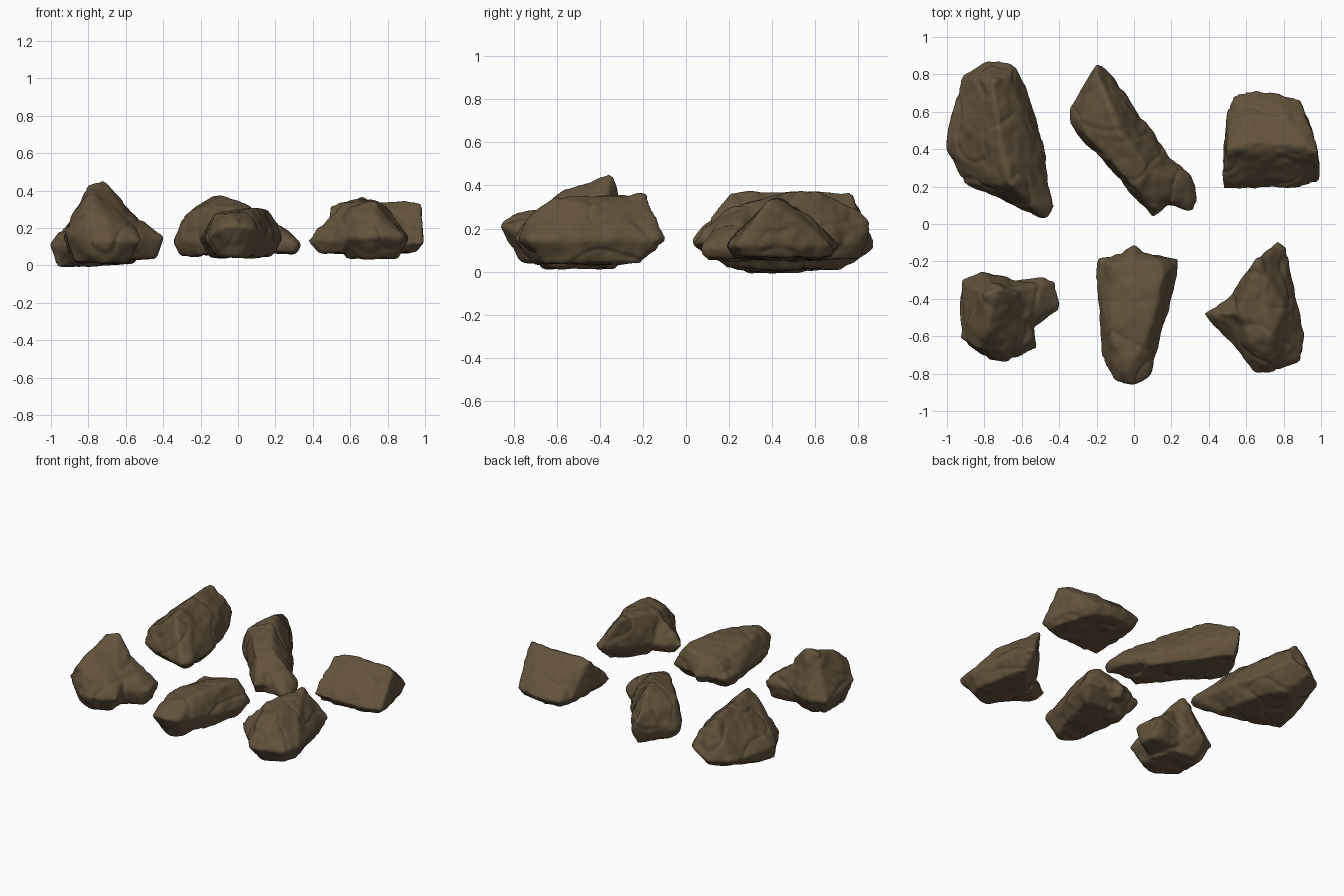
import bpy
import bmesh
from mathutils import Vector, noise

old = bpy.data.objects.get("Cube")
if old:
    bpy.data.objects.remove(old, do_unlink=True)

# One earthy colour for every rock
stone = bpy.data.materials.new("brown_stone")
stone.use_nodes = True
colour = (0.125, 0.087, 0.046, 1)
stone.diffuse_color = colour
shader = stone.node_tree.nodes["Principled BSDF"]
shader.inputs["Base Color"].default_value = colour
shader.inputs["Roughness"].default_value = 0.9


def lump(mesh, outline, waist, base, crown, foot=0.7):
    """Add the hull of a waist outline, a smaller foot below it and crown points.
    Lengths are in hundredths; an outline point may give its own height."""
    points = [Vector((p[0], p[1], p[2] if len(p) > 2 else waist)) for p in outline]
    centre = sum(points, Vector()) / len(points)
    for p in list(points):
        low = centre.lerp(p, foot)
        low.z = base
        points.append(low)
    points += [Vector(c) for c in crown]
    verts = [mesh.verts.new(p / 100) for p in points]
    hull = bmesh.ops.convex_hull(mesh, input=verts)
    waste = {g for g in hull["geom_interior"] + hull["geom_unused"]
             if isinstance(g, bmesh.types.BMVert)}
    bmesh.ops.delete(mesh, geom=list(waste), context="VERTS")


def weather(mesh_data):
    """Push the surface in and out with broad dents, cracks and fine grain."""
    mesh_data.update()
    normals = [v.normal.copy() for v in mesh_data.vertices]
    for v, normal in zip(mesh_data.vertices, normals):
        p = v.co.copy()
        dents = noise.noise(p * 6) * 0.012
        cracks = -max(0, 0.12 - abs(noise.noise(p * 5 + Vector((3, 1, 7))))) * 0.06
        grain = noise.noise(p * 17) * 0.006
        v.co = p + normal * (dents + cracks + grain + 0.005)


def rock(name, *lumps):
    """Fuse the lumps into one solid, soften its edges and weather it."""
    mesh = bmesh.new()
    for data in lumps:
        lump(mesh, *data)
    data = bpy.data.meshes.new(name)
    mesh.to_mesh(data)
    mesh.free()
    obj = bpy.data.objects.new(name, data)
    bpy.context.collection.objects.link(obj)
    fuse = obj.modifiers.new("fuse", "REMESH")
    fuse.mode = "VOXEL"
    fuse.voxel_size = 0.012
    soften = obj.modifiers.new("soften", "SMOOTH")
    soften.factor = 0.5
    soften.iterations = 3
    graph = bpy.context.evaluated_depsgraph_get()
    solid = bpy.data.meshes.new_from_object(obj.evaluated_get(graph))
    obj.modifiers.clear()
    obj.data = solid
    weather(solid)
    solid.materials.clear()
    solid.materials.append(stone)
    for face in solid.polygons:
        face.use_smooth = True
    return obj


# Peaked rock with a side shoulder
rock("front_peaked_rock",
     ([(-92, -30), (-82, -26), (-68, -28), (-59, -33), (-52, -66), (-65, -68),
       (-68, -74), (-78, -72), (-93, -61, 18)], 13, 2,
      [(-80, -38, 42), (-72, -35, 45), (-78, -55, 38), (-62, -37, 34),
       (-83, -67, 29), (-70, -68, 24)]),
     ([(-68, -30), (-50, -29), (-42, -31), (-40, -46), (-50, -53),
       (-68, -62)], 15, 4,
      [(-66, -36, 34), (-53, -35, 22), (-47, -44, 21), (-60, -52, 27)]))

# Long slab with a narrow front end
rock("front_long_rock",
     ([(-19, -19), (0, -14), (24, -19), (20, -38), (13, -62), (8, -81, 20),
       (0, -87, 21), (-10, -84, 20), (-17, -72), (-20, -28)], 14, 5,
      [(-12, -21, 24), (13, -20, 28), (16, -28, 30), (0, -40, 29),
       (7, -60, 30), (-12, -60, 27), (-3, -78, 27)]),
     ([(-5, -14), (0, -11), (4, -14), (8, -30), (-9, -30)], 15, 9, [(0, -20, 26)]))

# Wedge with a high front, a pointed side and a cliff above its rear tip
rock("front_wedge_rock",
     ([(53, -36), (65, -21), (77, -10), (81, -13), (85, -35), (91, -60),
       (88, -73), (72, -80), (65, -79), (52, -63)], 15, 4,
      [(73, -14, 25), (66, -19, 36), (56, -46, 33), (73, -60, 34),
       (81, -46, 30), (62, -64, 30), (74, -72, 26)]),
     ([(38, -48), (55, -36), (66, -45), (58, -70), (43, -54)], 13, 7,
      [(43, -48, 20), (56, -48, 32)]))

# Large rock with a front peak and a broad, high rear end
rock("back_large_rock",
     ([(-92, 79), (-78, 88), (-64, 85, 18), (-56, 68), (-49, 45), (-44, 9, 14),
       (-47, 3, 14), (-65, 10), (-90, 22), (-100, 40), (-98, 55)], 11, 2,
      [(-66, 21, 37), (-72, 42, 37), (-70, 58, 34), (-76, 76, 37), (-66, 80, 27),
       (-87, 50, 25), (-55, 22, 27), (-56, 42, 25), (-97, 36, -1), (-78, 40, 0)],
      0.6))

# Diagonal ridge with a high flank and a blunt toe
rock("back_ridge_rock",
     ([(-20, 87, 23), (-11, 78), (0, 62), (21, 33), (17, 8), (10, 4),
       (-5, 27), (-20, 42), (-34, 54), (-34, 62), (-26, 75)], 13, 6,
      [(-20, 81, 29), (-13, 63, 36), (-8, 48, 37), (6, 32, 32), (-29, 55, 27),
       (-25, 47, 29), (-10, 31, 31), (2, 17, 28), (12, 8, 20), (14, 16, 23)], 0.85),
     ([(4, 32), (10, 14), (12, 10), (25, 9), (31, 7), (33, 13),
       (30, 26), (20, 35)], 11, 7,
      [(9, 28, 30), (14, 14, 22), (29, 12, 15), (25, 24, 19)], 0.85))

# Blocky rock with a roof-like ridge
rock("back_block_rock",
     ([(48, 19), (48, 42), (50, 61), (54, 68), (65, 71), (78, 70), (89, 66),
       (93, 48), (99, 35), (99, 23), (88, 20), (60, 19)], 12, 7,
      [(50, 40, 32), (66, 44, 34), (90, 43, 34), (98, 38, 33), (60, 58, 24),
       (82, 57, 25)], 0.85))
